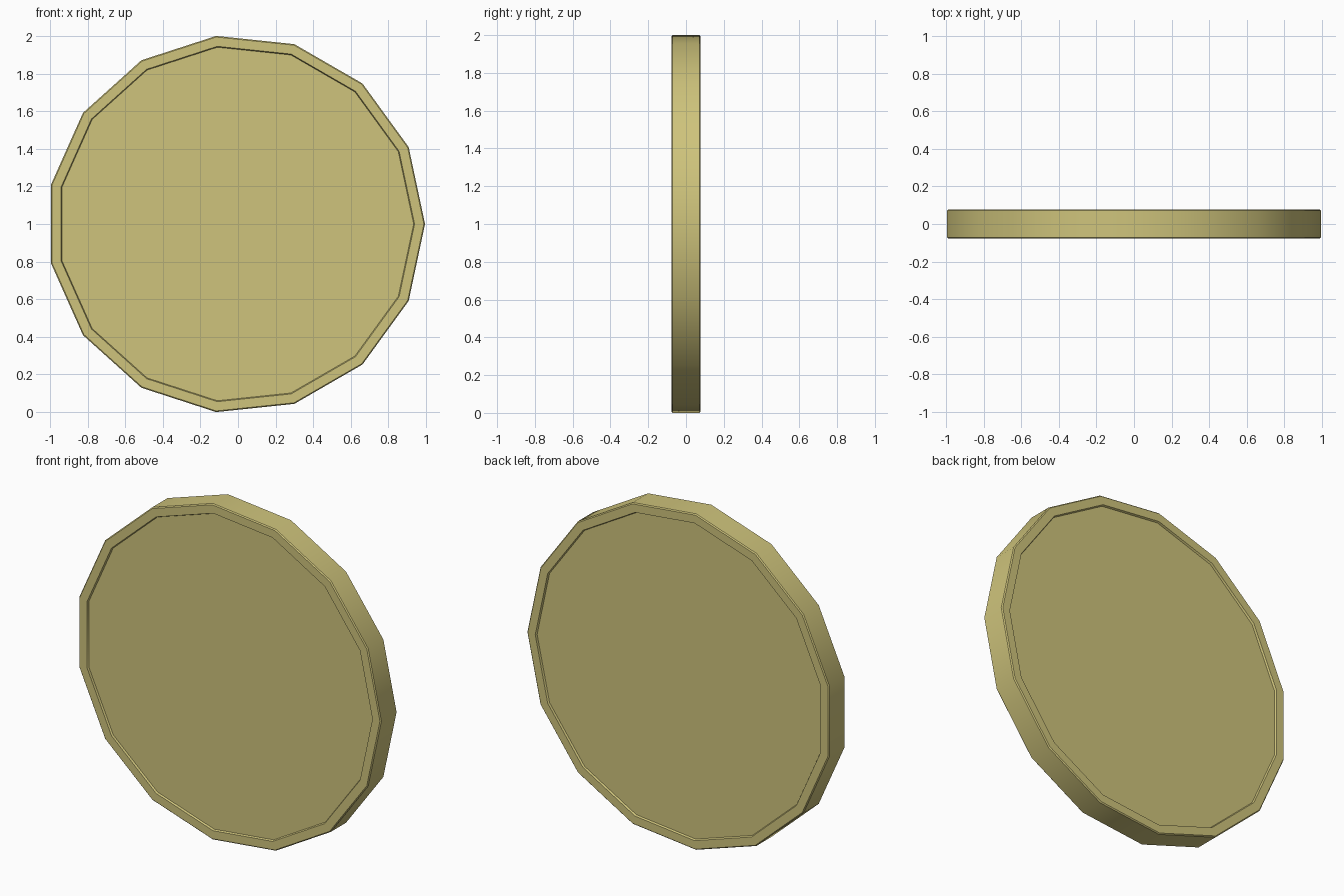
import bpy, bmesh
from math import cos, sin, tau

if "Cube" in bpy.data.objects:
    bpy.data.objects.remove(bpy.data.objects["Cube"])

SIDES = 15
R = 1.0055            # corner radius giving a height of 2
CX = -0.011           # centres the odd-sided outline on x = 0
H = 0.077             # half thickness

# Profile (radius, y) from front recess, over the rim, to back recess
half = [(0.945, H - 0.011), (0.95, H), (R - 0.006, H), (R, H - 0.006)]
profile = [(r, -y) for r, y in half] + [(r, y) for r, y in reversed(half)]

# Coin disc: rings around y, capped by a flat face on each side
bm = bmesh.new()
rings = [[bm.verts.new((CX + r * cos(tau * i / SIDES), y, 1 + r * sin(tau * i / SIDES)))
          for i in range(SIDES)] for r, y in profile]
for a, b in zip(rings, rings[1:]):
    for i in range(SIDES):
        j = (i + 1) % SIDES
        bm.faces.new((a[i], a[j], b[j], b[i]))
bm.faces.new(rings[0])
bm.faces.new(rings[-1])
bmesh.ops.recalc_face_normals(bm, faces=bm.faces)

mesh = bpy.data.meshes.new("coin")
bm.to_mesh(mesh)
bm.free()
coin = bpy.data.objects.new("coin", mesh)
bpy.context.collection.objects.link(coin)

# Pale gold colour
mat = bpy.data.materials.new("pale_gold")
mat.diffuse_color = (0.62, 0.55, 0.2, 1)
mat.use_nodes = True
mat.node_tree.nodes["Principled BSDF"].inputs["Base Color"].default_value = mat.diffuse_color
mesh.materials.append(mat)

# Smooth outer wall, sharp rim edges
bpy.context.view_layer.objects.active = coin
coin.select_set(True)
bpy.ops.object.shade_smooth_by_angle(angle=0.6)
